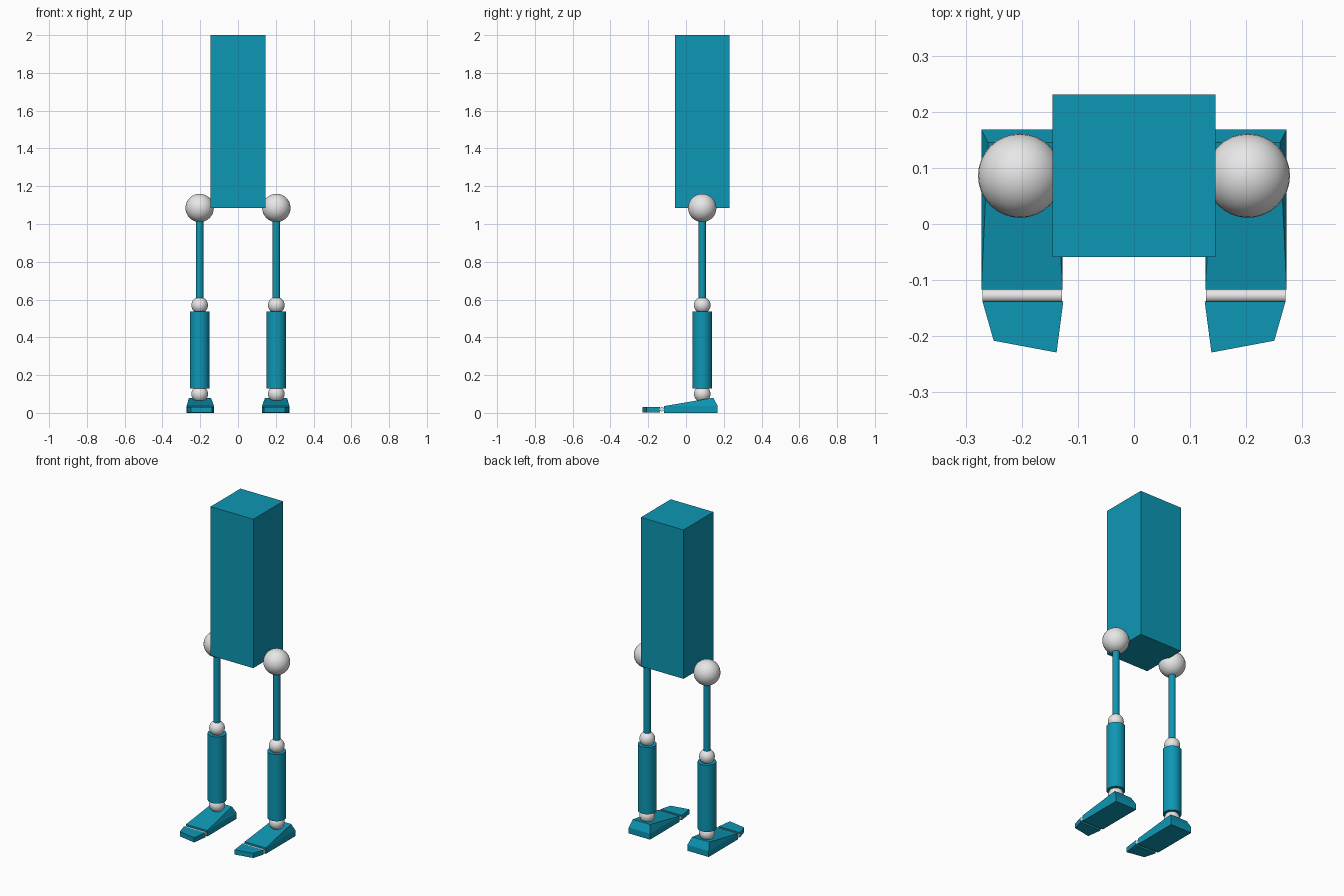
import bpy, bmesh, math

if "Cube" in bpy.data.objects:
    bpy.data.objects.remove(bpy.data.objects["Cube"])


def material(name, rgb):
    m = bpy.data.materials.new(name)
    m.diffuse_color = (*rgb, 1)
    m.use_nodes = True
    m.node_tree.nodes["Principled BSDF"].inputs["Base Color"].default_value = m.diffuse_color
    return m


TEAL = material("teal", (0.004, 0.31, 0.46))
GREY = material("light grey", (0.8, 0.8, 0.8))
X, Y = 0.203, 0.086  # leg axis


def finish(name, mat, smooth=False):
    o = bpy.context.object
    o.name = name
    o.data.materials.append(mat)
    if smooth:
        bpy.ops.object.shade_smooth_by_angle(angle=math.radians(40))
    return o


def ball(name, x, z, r):
    bpy.ops.mesh.primitive_uv_sphere_add(segments=32, ring_count=16, radius=r, location=(x, Y, z))
    finish(name, GREY, True)


def rod(name, x, z0, z1, r):
    bpy.ops.mesh.primitive_cylinder_add(vertices=32, radius=r, depth=z1 - z0,
                                        location=(x, Y, (z0 + z1) / 2))
    finish(name, TEAL, True)


def hull(name, points):
    bm = bmesh.new()
    for p in points:
        bm.verts.new(p)
    bmesh.ops.convex_hull(bm, input=bm.verts[:])
    bmesh.ops.dissolve_limit(bm, angle_limit=0.01, verts=bm.verts[:], edges=bm.edges[:])
    bmesh.ops.recalc_face_normals(bm, faces=bm.faces[:])
    me = bpy.data.meshes.new(name)
    bm.to_mesh(me)
    bm.free()
    me.materials.append(TEAL)
    bpy.context.collection.objects.link(bpy.data.objects.new(name, me))


# torso
bpy.ops.mesh.primitive_cube_add(size=1, location=(0, 0.086, 1.5425))
bpy.context.object.scale = (0.29, 0.29, 0.915)
finish("torso", TEAL)

for side, s in (("left", 1), ("right", -1)):
    x = s * X
    # joints and leg segments
    ball(side + "_hip", x, 1.085, 0.075)
    rod(side + "_thigh", x, 0.57, 1.085, 0.02)
    ball(side + "_knee", x, 0.57, 0.044)
    rod(side + "_shin", x, 0.128, 0.538, 0.052)
    ball(side + "_ankle", x, 0.10, 0.044)
    # foot: wedge rising to a narrower ridge above the heel
    base = [(s * a, b, z) for a in (0.127, 0.272) for b in (-0.117, 0.168) for z in (0, 0.036)]
    hull(side + "_foot", base + [(s * 0.143, 0.145, 0.08), (s * 0.26, 0.145, 0.08)])
    # toe hinge
    bpy.ops.mesh.primitive_cylinder_add(vertices=24, radius=0.0115, depth=0.142,
                                        location=(s * 0.199, -0.128, 0.019),
                                        rotation=(0, math.pi / 2, 0))
    finish(side + "_toe_hinge", GREY, True)
    # toe plate
    outline = ((0.126, -0.138), (0.27, -0.138), (0.25, -0.208), (0.138, -0.229))
    hull(side + "_toe", [(s * a, b, z) for a, b in outline for z in (0.003, 0.032)])
